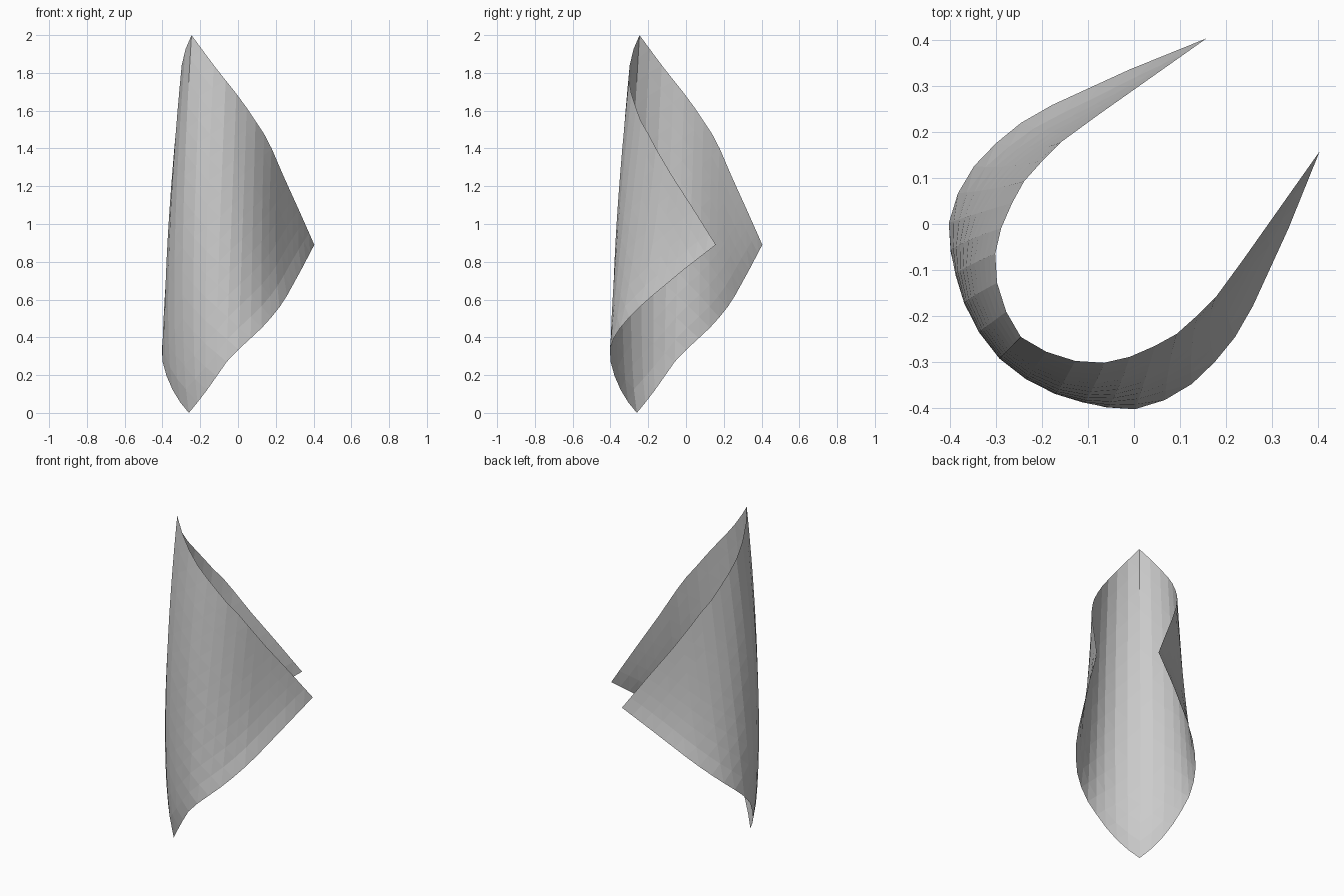
import bpy
from mathutils import Vector

if "Cube" in bpy.data.objects:
    bpy.data.objects.remove(bpy.data.objects["Cube"])

N = 16  # quads along each side of the square sheet

# Edges of the curled sheet on one side of the spine: (column, x, y, z)
LOWER = [(0, -.26, -.26, 0), (1, -.215, -.305, .055), (2, -.165, -.345, .12),
         (3, -.112, -.378, .195), (4, -.06, -.399, .27), (5, .002, -.403, .335),
         (6, .067, -.383, .395), (7, .126, -.348, .45), (8, .176, -.30, .505),
         (9, .22, -.246, .56), (10, .259, -.178, .62), (13, .336, -.01, .76),
         (16, .404, .158, .89)]
UPPER = [(0, -.246, -.246, 2), (1, -.191, -.278, 1.925), (2, -.128, -.298, 1.84),
         (3, -.065, -.302, 1.76), (4, -.009, -.289, 1.69), (5, .046, -.265, 1.615),
         (6, .093, -.239, 1.545), (7, .139, -.198, 1.475), (8, .178, -.159, 1.40),
         (10, .238, -.077, 1.26), (13, .322, .042, 1.075), (16, .404, .158, .89)]
# Bulge of each column: outward at the spine, slightly inward on the wings
BULGE = [(0, .054), (1, .051), (2, .044), (3, .031), (4, .017), (5, .003),
         (6, -.009), (8, -.02), (10, -.02), (13, -.01), (16, 0)]


def lookup(table, k):
    """Interpolated values of a table at column k."""
    for a, b in zip(table, table[1:]):
        if k <= b[0]:
            f = (k - a[0]) / (b[0] - a[0])
            return [p + (q - p) * f for p, q in zip(a[1:], b[1:])]


def sheet_point(a, b):
    """Columns run from lower to upper edge and bow along the way."""
    k = abs(a - b)
    t = min(a, b) / (N - k) if k < N else 0
    p = Vector(lookup(LOWER, k)).lerp(Vector(lookup(UPPER, k)), t)
    s = t ** 0.75
    p += Vector((p.x, p.y, 0)).normalized() * lookup(BULGE, k)[0] * 4 * s * (1 - s)
    # mirror across the plane x = y
    return p if a >= b else Vector((p.y, p.x, p.z))


# Curled square sheet standing on one corner, quads split along the columns
verts = [sheet_point(a, b) for a in range(N + 1) for b in range(N + 1)]
W = N + 1
faces = []
for a in range(N):
    for b in range(N):
        i = a * W + b
        faces += [(i, i + W, i + W + 1), (i, i + W + 1, i + 1)]
mesh = bpy.data.meshes.new("curled_sheet")
mesh.from_pydata(verts, [], faces)
mesh.update()
sheet = bpy.data.objects.new("curled_sheet", mesh)
bpy.context.collection.objects.link(sheet)
